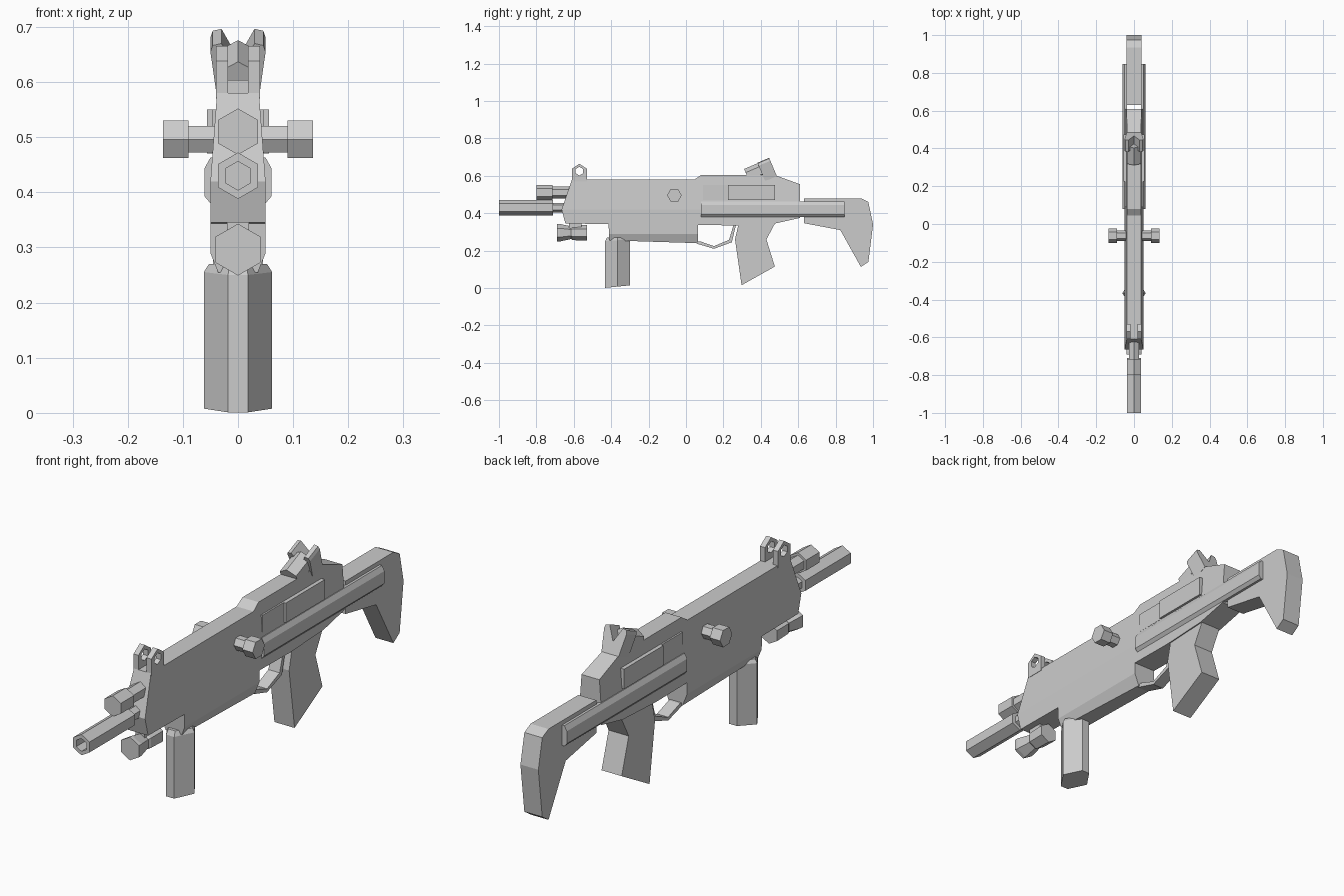
import bpy, bmesh
from math import sin, cos, pi, radians
from mathutils import Matrix, Vector

if "Cube" in bpy.data.objects:
    bpy.data.objects.remove(bpy.data.objects["Cube"])


def finish(name, bm):
    bmesh.ops.recalc_face_normals(bm, faces=bm.faces)
    me = bpy.data.meshes.new(name)
    bm.to_mesh(me)
    bm.free()
    ob = bpy.data.objects.new(name, me)
    bpy.context.collection.objects.link(ob)
    return ob


def loft(bm, rings, caps=True):
    """Join equal-length point rings with quads."""
    vs = [[bm.verts.new(p) for p in r] for r in rings]
    n = len(vs[0])
    for a, b in zip(vs, vs[1:]):
        for i in range(n):
            j = (i + 1) % n
            bm.faces.new((a[i], a[j], b[j], b[i]))
    if caps:
        bm.faces.new(vs[0])
        bm.faces.new(vs[-1])
    return vs


def prism(name, pts, x0, x1, width=None, cuts=()):
    """Side profile (y, z) extruded across x; width(z) optionally tapers it."""
    bm = bmesh.new()
    loft(bm, [[(x, y, z) for y, z in pts] for x in (x0, x1)])
    for z in cuts:
        bmesh.ops.bisect_plane(bm, geom=bm.verts[:] + bm.edges[:] + bm.faces[:],
                               plane_co=(0, 0, z), plane_no=(0, 0, 1))
    if width:
        for v in bm.verts:
            v.co.x = width(v.co.z) * (1 if v.co.x > 0 else -1)
    return finish(name, bm)


def hex_rod(name, steps, centre, turn=None):
    """Six-sided lathe along y; steps are (distance, radius)."""
    bm = bmesh.new()
    loft(bm, [[(r * sin(i * pi / 3), d, r * cos(i * pi / 3)) for i in range(6)]
              for d, r in steps])
    m = Matrix.Translation(centre) @ (turn or Matrix())
    bmesh.ops.transform(bm, matrix=m, verts=bm.verts)
    return finish(name, bm)


# Main body, narrowing towards the top
prism("body", [(-.645, .345), (-.665, .42), (-.61, .58), (.045, .58), (.08, .604),
               (.475, .604), (.61, .555), (.61, .375), (.475, .345), (.265, .335)],
      -1, 1, lambda z: .05 if z <= .42 else .05 - (z - .42) * .075, (.42,))
# Lower body with bevelled underside
prism("lower_body", [(-.415, .36), (.065, .36), (.065, .24), (-.41, .255)],
      -1, 1, lambda z: .05 if z >= .289 else .05 - (.29 - z) * .4, (.29,))

# Barrel, upper tube and under-barrel lamp
hex_rod("barrel", [(-.6, .026), (-.71, .026), (-.71, .042), (-1, .042), (-1, .026), (-.85, .026)],
        (0, 0, .43))
hex_rod("upper_tube", [(-.58, .032), (-.715, .032), (-.715, .042), (-.8, .042)], (0, 0, .51))
hex_rod("lamp", [(-.69, .047), (-.675, .047), (-.615, .034), (-.605, .04), (-.53, .042)],
        (0, 0, .296))
prism("lamp_mount", [(-.625, .3), (-.625, .36), (-.56, .36), (-.56, .3)], -.02, .02)

# Vertical six-sided front grip with slanted ends
bm = bmesh.new()
foot = [(-.018, -.433), (.018, -.433), (.062, -.366), (.018, -.3), (-.018, -.3), (-.062, -.366)]
loft(bm, [[(x, y, .001 + (y + .433) * .1) for x, y in foot],
          [(x, y, .25 + (y + .433) * .08) for x, y in foot],
          [(x * .85, -.366 + (y + .366) * .85, .27) for x, y in foot]])
finish("front_grip", bm)

# Trigger guard, trigger and rear grip
prism("trigger_guard", [(.055, .25), (.055, .238), (.15, .21), (.245, .245), (.268, .34),
                        (.255, .34), (.23, .258), (.15, .224), (.075, .25)], -.025, .025)
prism("rear_grip", [(.285, .36), (.262, .26), (.297, .015), (.475, .115), (.43, .26),
                    (.478, .35)], -.045, .045)

# Shoulder stock
prism("stock", [(.63, .48), (.935, .48), (.975, .46), (1, .34), (.975, .14), (.935, .113),
                (.825, .31), (.63, .347)], -.04, .04)

# Mirrored side details
for s, side in ((-1, "left"), (1, "right")):
    # Long rail joining body and stock
    bm = bmesh.new()
    sec = [(.036, .463), (.05, .463), (.061, .443), (.061, .393), (.05, .38), (.036, .38)]
    loft(bm, [[(s * x, y, z) for x, z in sec] for y in (.08, .848)])
    finish("rail_" + side, bm)
    # Side panel with thinner forward section
    prism("panel_" + side, [(.225, .47), (.225, .55), (.475, .55), (.475, .47)], s * .03, s * .056)
    prism("panel_front_" + side, [(.09, .47), (.09, .55), (.225, .55), (.225, .47)], s * .03, s * .047)
    # Knob on a short shaft
    hex_rod("knob_" + side, [(.03, .028), (.09, .028), (.09, .039), (.136, .039)],
            (0, -.062, .496), Matrix.Rotation(-s * pi / 2, 4, 'Z') @ Matrix.Rotation(pi / 6, 4, 'Y'))
    # Front sight post with six-sided hole
    outer = [(-.61, .57), (-.61, .638), (-.57, .665), (-.53, .638), (-.53, .57), (-.57, .57)]
    inner = [(-.57 + .023 * cos(a), .625 + .023 * sin(a))
             for a in (radians(210 - 60 * i) for i in range(6))]
    bm = bmesh.new()
    x0, x1 = s * .018, s * .04
    loft(bm, [[(x, y, z) for y, z in p] for x, p in
              ((x0, outer), (x1, outer), (x1, inner), (x0, inner), (x0, outer))], caps=False)
    bmesh.ops.remove_doubles(bm, verts=bm.verts, dist=1e-5)
    finish("front_sight_" + side, bm)

# Rear sight: tilted lens and notched wings
tilt = Matrix.Rotation(radians(23), 4, 'X')
hex_rod("sight_lens", [(0, .042), (.1, .042)], (0, .327, .598), tilt)
bm = bmesh.new()
notch = [(-.038, -.055), (-.05, .035), (-.046, .048), (-.03, .052), (0, -.005),
         (.03, .052), (.046, .048), (.05, .035), (.038, -.055)]
loft(bm, [[(x, y, h) for x, h in notch] for y in (0, .068)])
bmesh.ops.transform(bm, matrix=Matrix.Translation((0, .402, .622)) @ tilt, verts=bm.verts)
finish("sight_wings", bm)
